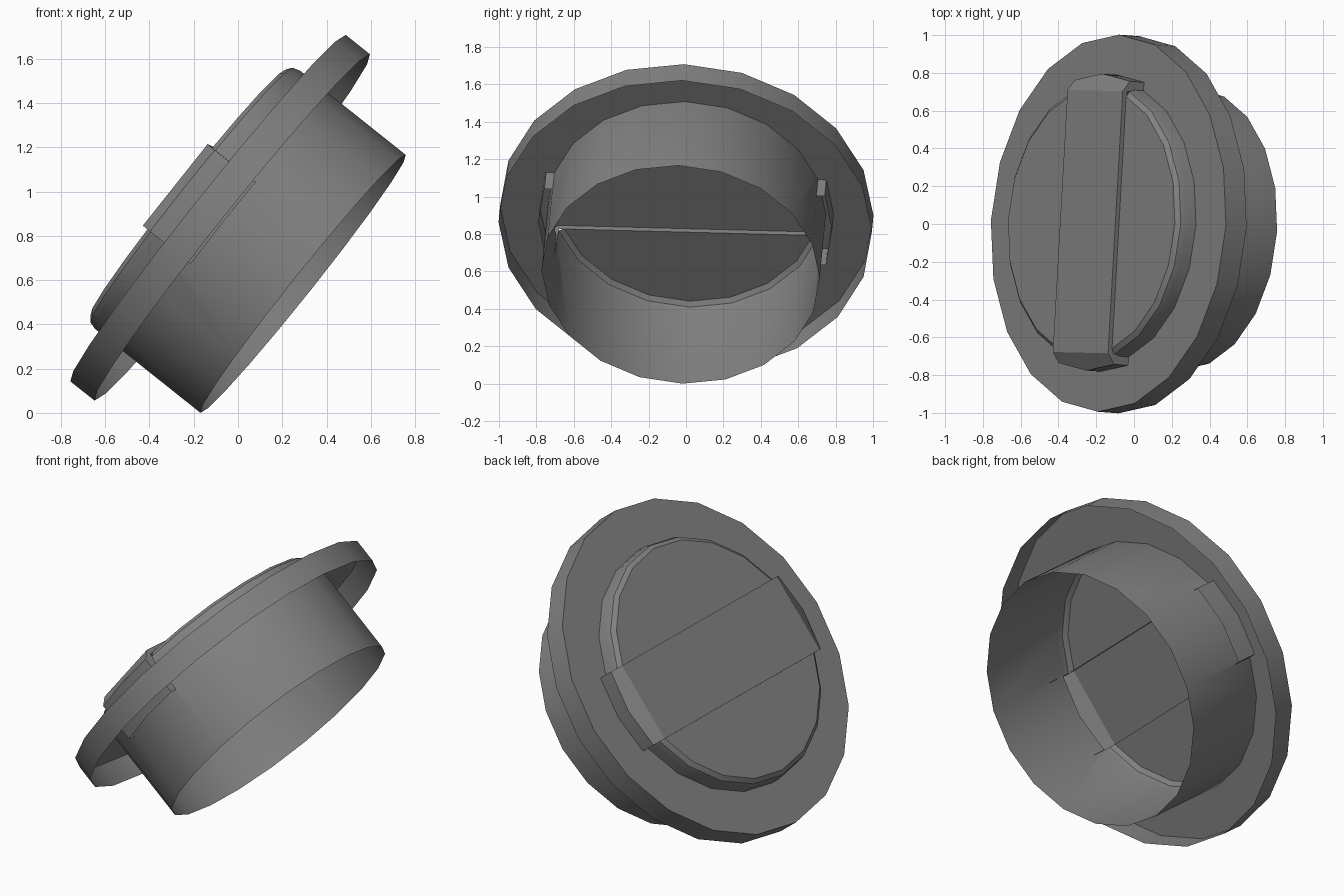
import bpy, bmesh, math
from mathutils import Matrix, Vector

if "Cube" in bpy.data.objects:
    bpy.data.objects.remove(bpy.data.objects["Cube"])

SIDES = 20
HALF = 0.235          # half width of the grip bar

# one plain grey for everything
grey = bpy.data.materials.new("dark_grey")
grey.diffuse_color = (0.22, 0.22, 0.22, 1)
grey.use_nodes = True
grey.node_tree.nodes["Principled BSDF"].inputs["Base Color"].default_value = grey.diffuse_color

# tilted frame: u runs up the slope, w along the bar, n is the cap's axis
n = Vector((-0.781, 0.060, 0.622)).normalized()
w = Vector((0.056, 1.0, -0.026))
w = (w - n * w.dot(n)).normalized()
u = w.cross(n)
frame = Matrix((u, w, n)).transposed().to_4x4()
frame.translation = (-0.135, 0, 0.935)


def finish(name, bm):
    me = bpy.data.meshes.new(name)
    bm.to_mesh(me)
    bm.free()
    ob = bpy.data.objects.new(name, me)
    bpy.context.collection.objects.link(ob)
    me.materials.append(grey)
    me.transform(frame)
    bpy.ops.object.select_all(action='DESELECT')
    ob.select_set(True)
    bpy.context.view_layer.objects.active = ob
    bpy.ops.object.shade_smooth_by_angle(angle=math.radians(30))
    return ob


def lathe(profile):
    """Sheet of revolution about the axis; a radius of 0 closes the centre."""
    bm = bmesh.new()
    rings = []
    for r, h in profile:
        if r == 0:
            rings.append([bm.verts.new((0, 0, h))] * SIDES)
        else:
            rings.append([bm.verts.new((r * math.cos(a), r * math.sin(a), h))
                          for a in (2 * math.pi * i / SIDES for i in range(SIDES))])
    for a, b in zip(rings, rings[1:]):
        for i in range(SIDES):
            j = (i + 1) % SIDES
            vs = [a[i], b[i], b[j]] + ([a[j]] if a[j] is not a[i] else [])
            bm.faces.new(vs)
    return bm


# cup: raised top with rounded rim and long hollow wall, slotted under the bar
bm = lathe([(0, 0.115), (0.71, 0.115), (0.735, 0.095), (0.745, 0.06), (0.745, -0.55)])
for s in (-1, 1):
    top = [f for f in bm.faces if f.calc_center_median().z > 0.055]
    edges = {e for f in top for e in f.edges}
    verts = {v for f in top for v in f.verts}
    bmesh.ops.bisect_plane(bm, geom=top + list(edges) + list(verts), dist=1e-5,
                           plane_co=(s * HALF, 0, 0), plane_no=(1, 0, 0))
slot = [f for f in bm.faces
        if f.calc_center_median().z > 0.055 and abs(f.calc_center_median().x) < HALF - 0.001]
bmesh.ops.delete(bm, geom=slot, context='FACES')
parts = [finish("cup", bm)]

# flange: flat ring with an open skirt
parts.append(finish("flange", lathe([(0.745, 0), (1, 0), (1, -0.14)])))

# grip bar: hollow bar with sloped ends that run down through the flange
bm = bmesh.new()


def face(*pts):
    bm.faces.new([bm.verts.new(p) for p in pts])


TOP, SHOULDER, LOW = 0.14, 0.095, -0.14
face((-HALF, -0.695, TOP), (HALF, -0.695, TOP), (HALF, 0.695, TOP), (-HALF, 0.695, TOP))
for e in (-1, 1):
    tops = [(x, e * 0.695, TOP) for x in (-HALF, 0, HALF)]
    arc = [(-HALF, e * 0.751), (0, e * 0.787), (HALF, e * 0.751)]
    for i in (0, 1):
        a, b = arc[i], arc[i + 1]
        face(tops[i], tops[i + 1], (*b, SHOULDER), (*a, SHOULDER))
        face((*a, SHOULDER), (*b, SHOULDER), (*b, LOW), (*a, LOW))
    for x in (-HALF, HALF):
        face((x, e * 0.695, TOP), (x, e * 0.751, SHOULDER), (x, e * 0.751, LOW),
             (x, e * 0.706, LOW), (x, e * 0.695, 0.11))
for x in (-HALF, HALF):
    face((x, -0.695, TOP), (x, 0.695, TOP), (x, 0.695, 0.11), (x, -0.695, 0.11))
bmesh.ops.remove_doubles(bm, verts=bm.verts[:], dist=1e-4)
bmesh.ops.recalc_face_normals(bm, faces=bm.faces[:])
# make the top face point outward
top = max(bm.faces, key=lambda f: f.calc_center_median().z)
top.normal_update()
if top.normal.z < 0:
    bmesh.ops.reverse_faces(bm, faces=bm.faces[:])
parts.append(finish("grip_bar", bm))

# rest on the ground, centred
pts = [v.co for o in parts for v in o.data.vertices]
lo = Vector([min(p[i] for p in pts) for i in range(3)])
hi = Vector([max(p[i] for p in pts) for i in range(3)])
shift = Matrix.Translation((-(lo.x + hi.x) / 2, -(lo.y + hi.y) / 2, -lo.z))
for o in parts:
    o.data.transform(shift)
